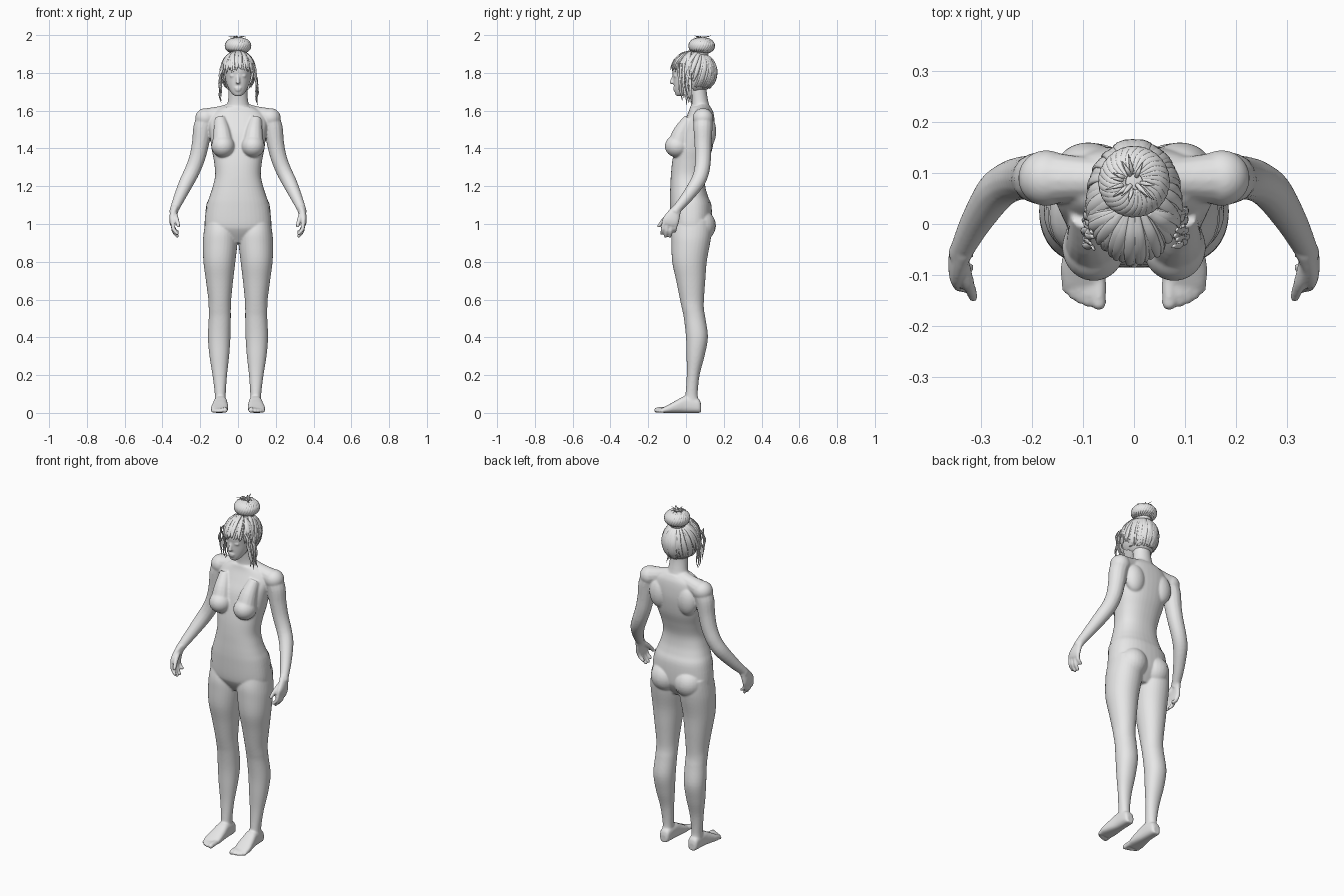
import bpy, bmesh, math, random
from mathutils import Vector, Matrix

if "Cube" in bpy.data.objects:
    bpy.data.objects.remove(bpy.data.objects["Cube"])

random.seed(4)
grey = bpy.data.materials.new("plain grey")
grey.diffuse_color = (0.8, 0.8, 0.8, 1)
grey.use_nodes = True
grey.node_tree.nodes["Principled BSDF"].inputs["Base Color"].default_value = grey.diffuse_color


def catmull(rows, sub):
    out = []
    for i in range(len(rows) - 1):
        a, b, c, d = (rows[max(0, min(len(rows) - 1, i + k))] for k in (-1, 0, 1, 2))
        for s in range(sub):
            t = s / sub
            out.append([0.5 * (2 * q + (r - p) * t + (2 * p - 5 * q + 4 * r - w) * t * t
                        + (3 * q - p - 3 * r + w) * t ** 3) for p, q, r, w in zip(a, b, c, d)])
    return out + [list(rows[-1])]


def loft(bm, rings, side=1, p=2.0, seg=24, sub=5):
    """Skin through rings of (centre, U half axis, V half axis)."""
    prev = first = None
    for r in catmull([[*c, *u, *v] for c, u, v in rings], sub):
        c, u, v = Vector(r[:3]), Vector(r[3:6]), Vector(r[6:])
        ring = []
        for k in range(seg):
            a = 2 * math.pi * k / seg
            ca, sa = math.cos(a), math.sin(a)
            q = c + u * math.copysign(abs(ca) ** (2 / p), ca) + v * math.copysign(abs(sa) ** (2 / p), sa)
            ring.append(bm.verts.new((q.x * side, q.y, q.z)))
        if prev:
            for k in range(seg):
                bm.faces.new((prev[k], prev[(k + 1) % seg], ring[(k + 1) % seg], ring[k]))
        else:
            first = ring
        prev = ring
    bm.faces.new(first[::-1])
    bm.faces.new(prev)


def level(z, x0, x1, y0, y1):
    return ((x0 + x1) / 2, (y0 + y1) / 2, z), ((x1 - x0) / 2, 0, 0), (0, (y1 - y0) / 2, 0)


def tube(bm, pts, side=1, flat=1.0, hub=None, seg=14, sub=4):
    """Tube through (x, y, z, r); hub makes it lie flat around that centre."""
    rings = []
    for i, q in enumerate(pts):
        c = Vector(q[:3])
        t = (Vector(pts[min(i + 1, len(pts) - 1)][:3]) - Vector(pts[max(i - 1, 0)][:3])).normalized()
        n = (c - Vector(hub)) if hub else Vector((0.31, -0.9, 0.3))
        n = (n - t * n.dot(t)).normalized()
        rings.append((c, t.cross(n) * q[3], n * q[3] * flat))
    loft(bm, rings, side, 2, seg, sub)


def ball(bm, c, r, side=1):
    bmesh.ops.create_uvsphere(bm, u_segments=24, v_segments=16, radius=1,
        matrix=Matrix.Translation((c[0] * side, c[1], c[2])) @ Matrix.Diagonal((*r, 1)))


def finger(bm, pts, side):
    tube(bm, pts, side, seg=12)
    ball(bm, pts[-1][:3], [pts[-1][3]] * 3, side)


def finish(bm, name):
    bmesh.ops.recalc_face_normals(bm, faces=bm.faces[:])
    me = bpy.data.meshes.new(name)
    bm.to_mesh(me)
    bm.free()
    me.materials.append(grey)
    me.shade_smooth()
    ob = bpy.data.objects.new(name, me)
    bpy.context.collection.objects.link(ob)
    return ob


bm = bmesh.new()
# torso, neck and head
torso = [(.90, .09, -.03, .09), (.96, .16, -.068, .125), (1.0, .177, -.08, .135), (1.1, .165, -.085, .132),
         (1.15, .149, -.085, .115), (1.2, .133, -.083, .102), (1.26, .121, -.08, .10), (1.33, .127, -.073, .118),
         (1.4, .14, -.06, .14), (1.48, .15, -.04, .152), (1.54, .155, -.012, .152), (1.59, .13, .012, .145),
         (1.62, .08, .022, .13)]
loft(bm, [level(z, -w, w, a, b) for z, w, a, b in torso], p=2.35, seg=40)
neck = [(1.56, .075, .02, .13), (1.61, .064, .025, .128), (1.65, .054, .026, .118), (1.70, .05, .02, .11),
        (1.76, .05, .01, .11)]
loft(bm, [level(z, -w, w, a, b) for z, w, a, b in neck])
head = [(1.678, .018, -.052, -.015), (1.69, .032, -.057, .01), (1.71, .046, -.061, .04), (1.74, .06, -.065, .09),
        (1.78, .07, -.068, .13), (1.83, .075, -.072, .142), (1.88, .062, -.045, .125), (1.91, .03, 0, .08)]
loft(bm, [level(z, -w, w, a, b) for z, w, a, b in head], p=2.15, seg=36)
tube(bm, [(0, -.062, 1.795, .007), (0, -.072, 1.765, .009), (0, -.077, 1.749, .011)])
ball(bm, (0, -.076, 1.749), (.012, .011, .009))
ball(bm, (0, -.060, 1.720), (.020, .009, .006))
ball(bm, (0, -.059, 1.709), (.017, .009, .006))

leg = [(1.02, .02, .172, -.06, .13), (.96, .006, .181, -.075, .135), (.90, .003, .186, -.077, .128),
       (.8, .014, .183, -.073, .11), (.7, .026, .17, -.052, .102), (.6, .036, .157, -.032, .095),
       (.55, .038, .155, -.021, .095), (.5, .038, .155, -.011, .103), (.4, .04, .159, 0, .116),
       (.3, .047, .151, .003, .098), (.2, .058, .135, .004, .072), (.1, .065, .123, -.003, .062),
       (.05, .064, .123, -.012, .07), (.01, .068, .118, -.02, .07)]
foot = [(.08, .092, .018, .045), (.065, .092, .03, .075), (0, .092, .035, .09), (-.05, .095, .042, .067),
        (-.09, .098, .046, .045), (-.122, .1, .041, .028)]
for s in (1, -1):
    # legs, feet and toes
    loft(bm, [level(*r) for r in leg], s, 2.1, 32)
    loft(bm, [((x, y, h / 2), (w, 0, 0), (0, 0, h / 2)) for y, x, w, h in foot], s, 2.7)
    for x, y, r in ((.069, -.155, .0145), (.09, -.153, .0105), (.106, -.147, .01), (.12, -.138, .01),
                    (.132, -.126, .01)):
        finger(bm, [(x, -.09, .019, r), (x, y + .02, .017, r), (x, y, r, r)], s)
    ball(bm, (.077, .076, .99), (.082, .08, .085), s)
    # chest, shoulder blades, shoulders
    tube(bm, [(.095, .02, 1.56, .03), (.085, -.02, 1.49, .046), (.08, -.04, 1.42, .058)], s)
    ball(bm, (.079, -.046, 1.412), (.062, .066, .06), s)
    ball(bm, (.09, .115, 1.49), (.06, .045, .085), s)
    tube(bm, [(.02, .085, 1.60, .045), (.09, .088, 1.582, .043), (.17, .09, 1.56, .053)], s)
    ball(bm, (.172, .09, 1.56), (.055, .055, .053), s)
    # arms
    tube(bm, [(.165, .09, 1.565, .05), (.186, .09, 1.51, .051), (.198, .09, 1.43, .046), (.216, .09, 1.35, .043),
              (.243, .083, 1.28, .041), (.273, .06, 1.22, .039), (.31, .003, 1.14, .031),
              (.336, -.048, 1.08, .024), (.342, -.06, 1.06, .024)], s)
    # hands
    palm = [(.333, -.045, 1.09, .024, .02), (.343, -.065, 1.055, .034, .018), (.348, -.08, 1.02, .043, .016),
            (.346, -.087, .995, .042, .013)]
    loft(bm, [((x, y, z), (0, a, a * -.25), (b, 0, 0)) for x, y, z, a, b in palm], s, 2.3)
    for y0, y1, z1 in ((-.117, -.128, .945), (-.097, -.108, .93), (-.076, -.085, .93), (-.056, -.06, .955)):
        finger(bm, [(.346, y0, 1.01, .0115), (.341, (y0 + y1) / 2, (1.0 + z1) / 2, .011),
                    (.322, y1, z1 + .005, .009)], s)
    finger(bm, [(.337, -.075, 1.055, .015), (.325, -.115, 1.025, .0125), (.315, -.143, .99, .01)], s)
    # eyes
    ball(bm, (.029, -.054, 1.784), (.015, .012, .008), s)

# fuse everything into one smooth skin
body = finish(bm, "body")
rm = body.modifiers.new("fuse", 'REMESH')
rm.mode, rm.voxel_size, rm.use_smooth_shade = 'VOXEL', .005, True
sm = body.modifiers.new("soften", 'SMOOTH')
sm.factor, sm.iterations = .5, 6
skin = bpy.data.meshes.new_from_object(body.evaluated_get(bpy.context.evaluated_depsgraph_get()))
body.modifiers.clear()
body.data = skin
skin.materials.clear()
skin.materials.append(grey)
skin.shade_smooth()


# briefs: a thin shell over the hips
def in_briefs(c):
    x = abs(c.x)
    top, low = (1.04 + .45 * x, .925 + x) if c.y < .03 else (1.115, .905 + .95 * x)
    return x < .2 and low < c.z < top


bm = bmesh.new()
bm.from_mesh(skin)
bm.normal_update()
bmesh.ops.delete(bm, geom=[f for f in bm.faces if not in_briefs(f.calc_center_median())], context='FACES')
for v in bm.verts:
    v.co += v.normal * .0025
finish(bm, "briefs")

# hair cap with an opening for the face
HUB, RAD = Vector((0, .04, 1.80)), Vector((.088, .116, .112))
bm = bmesh.new()
bmesh.ops.create_uvsphere(bm, u_segments=48, v_segments=32, radius=1,
                          matrix=Matrix.Translation(HUB) @ Matrix.Diagonal((*RAD, 1)))
gone = [f for f in bm.faces for c in (f.calc_center_median(),)
        if (c.y < -.01 and c.z < 1.835) or c.z < 1.70 + max(0, .06 - c.y) * .5]
bmesh.ops.delete(bm, geom=gone, context='FACES')
finish(bm, "hair_cap")


def on_head(d, lift=1.0):
    d = d.normalized()
    return HUB + Vector(a * b * lift for a, b in zip(d, RAD))


# locks swept up from the hairline to the bun
bm = bmesh.new()
crown = Vector((0, .3, .95)).normalized()
for k in range(44):
    a = math.radians(-118 + 236 * k / 43)
    d0 = Vector((math.sin(a), math.cos(a), -.8 - .15 * math.cos(a) + random.uniform(-.1, .1))).normalized()
    if abs(a) > 1.5:
        d0 = Vector((math.sin(a), math.cos(a), -.35 + random.uniform(-.15, .1))).normalized()
    lift = random.uniform(1.0, 1.05)
    pts = [(*on_head(d0.slerp(crown, t), lift), r * random.uniform(.85, 1.15))
           for t, r in ((0, .004), (.2, .011), (.45, .014), (.7, .012), (.95, .006))]
    tube(bm, pts, flat=.45, hub=HUB, seg=8)
finish(bm, "swept_locks")

# fringe falling over the forehead
bm = bmesh.new()
for k in range(30):
    a = math.radians(-82 + 164 * k / 29 + random.uniform(-3, 3))
    d0 = Vector((math.sin(a) * .35, -.15, 1)).normalized()
    d1 = Vector((math.sin(a), -math.cos(a), .12 - .3 * abs(math.sin(a)) ** 3 + random.uniform(-.1, .1))).normalized()
    lift = random.uniform(1.02, 1.07)
    tube(bm, [(*on_head(d0.slerp(d1, t), lift), r) for t, r in
              ((0, .006), (.3, .011), (.6, .011), (.85, .007), (1, .001))], flat=.4, hub=HUB, seg=8)
finish(bm, "fringe")

# loose strands beside the face
bm = bmesh.new()
for s in (1, -1):
    for k in range(7):
        y, end = -.045 + .011 * k, random.uniform(1.63, 1.70)
        pts = []
        for i in range(6):
            t = i / 5
            x = .078 + .014 * math.sin(t * 2.2) + random.uniform(-.005, .008) + (.008 * t if s > 0 else 0)
            pts.append((x, y + .012 * t + random.uniform(-.005, .005), 1.85 + (end - 1.85) * t,
                        (.005, .008, .008, .007, .006, .001)[i]))
        tube(bm, pts, s, flat=.5, hub=HUB, seg=8)
finish(bm, "side_strands")

# bun: a core wrapped in swirling locks, with loose tips on top
BUN = Vector((0, .083, 1.942))
bm = bmesh.new()
ball(bm, BUN, (.06, .06, .042))
ball(bm, (0, .075, 1.905), (.045, .045, .03))
for k in range(30):
    a0 = 2 * math.pi * k / 30
    pts = []
    for t, r in ((0, .004), (.25, .01), (.5, .012), (.75, .01), (1, .003)):
        e, a = math.radians(-50 + 125 * t), a0 + 1.1 * t
        pts.append((*(BUN + Vector((math.cos(a) * math.cos(e) * .065, math.sin(a) * math.cos(e) * .065,
                                    math.sin(e) * .046))), r))
    tube(bm, pts, flat=.5, hub=BUN, seg=8)
for k in range(14):
    a = random.uniform(0, 6.28)
    d = Vector((math.cos(a), math.sin(a), 0))
    q = BUN + d * random.uniform(.005, .02) + Vector((0, 0, .04))
    tube(bm, [(*q, .004), (*(q + d * .012 + Vector((0, 0, .01))), .004),
              (*(q + d * random.uniform(.025, .04) + Vector((0, 0, random.uniform(.005, .017)))), .0008)],
         flat=.4, hub=BUN, seg=6)
finish(bm, "bun")
